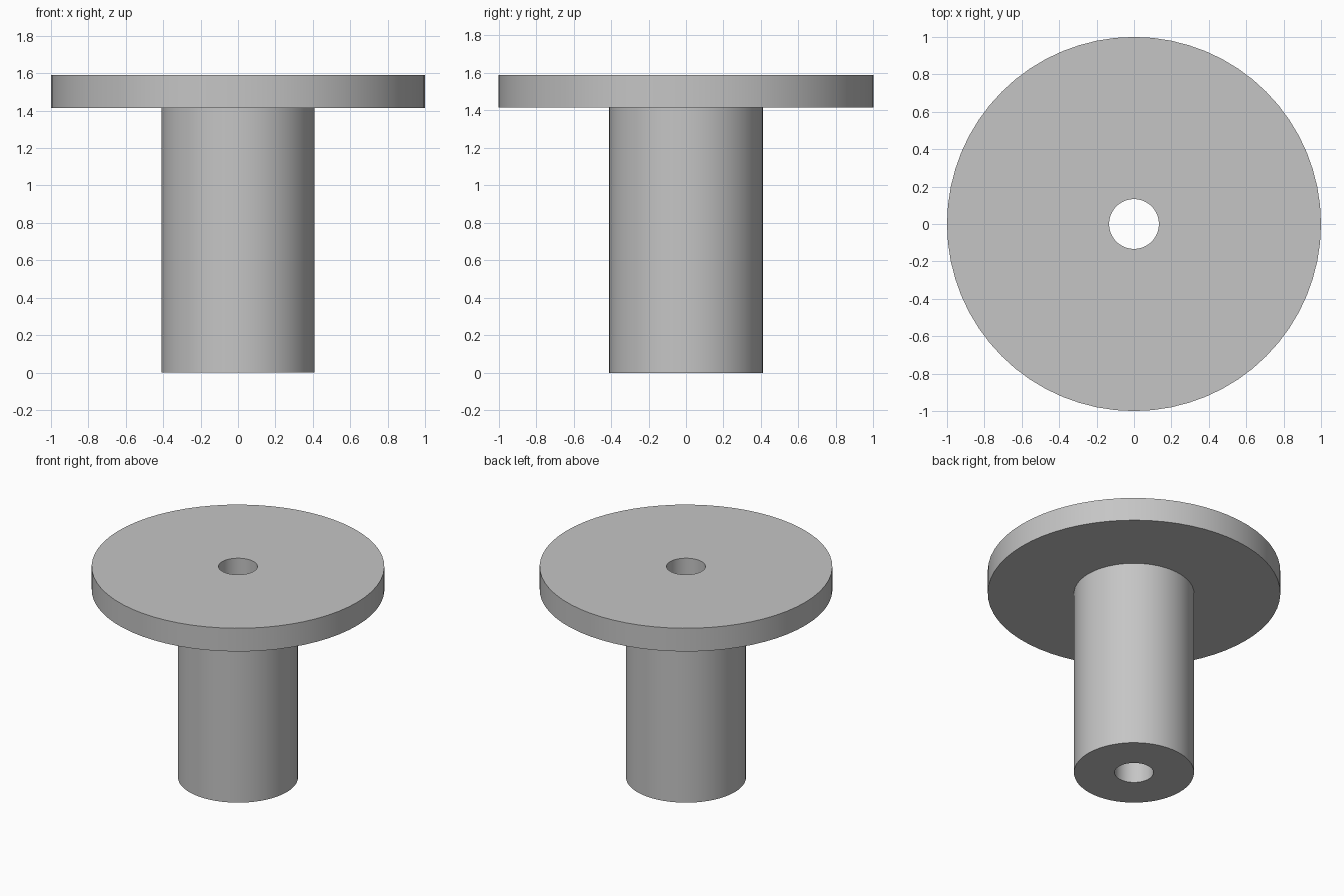
import bpy, bmesh, math
from mathutils import Vector

default = bpy.data.objects.get("Cube")
if default:
    bpy.data.objects.remove(default, do_unlink=True)

SIDES = 64
BORE_R, SHAFT_R, FLANGE_R = 0.133, 0.41, 1.0
FLANGE_BOTTOM, TOP = 1.415, 1.59

# Plain grey metal
grey = bpy.data.materials.new("grey_metal")
colour = (0.56, 0.56, 0.56, 1.0)
grey.use_nodes = True
grey.diffuse_color = colour
grey.node_tree.nodes["Principled BSDF"].inputs["Base Color"].default_value = colour


def turned_part(name, profile, material):
    """Spin a closed (radius, height) profile about the z axis."""
    bm = bmesh.new()
    verts = [bm.verts.new((r, 0, z)) for r, z in profile]
    edges = [bm.edges.new((a, b)) for a, b in zip(verts, verts[1:] + verts[:1])]
    bmesh.ops.spin(bm, geom=verts + edges, cent=Vector(), axis=Vector((0, 0, 1)),
                   angle=math.tau, steps=SIDES, use_merge=True)
    bmesh.ops.remove_doubles(bm, verts=bm.verts[:], dist=0.0001)
    bmesh.ops.recalc_face_normals(bm, faces=bm.faces[:])
    mesh = bpy.data.meshes.new(name)
    bm.to_mesh(mesh)
    bm.free()
    mesh.materials.append(material)
    obj = bpy.data.objects.new(name, mesh)
    bpy.context.collection.objects.link(obj)
    bpy.ops.object.select_all(action="DESELECT")
    obj.select_set(True)
    bpy.context.view_layer.objects.active = obj
    bpy.ops.object.shade_smooth_by_angle(angle=math.radians(30))
    return obj


# Shaft and flange turned as one solid with a through bore
turned_part("flanged_bushing", [
    (BORE_R, 0), (SHAFT_R, 0), (SHAFT_R, FLANGE_BOTTOM),
    (FLANGE_R, FLANGE_BOTTOM), (FLANGE_R, TOP), (BORE_R, TOP),
], grey)
